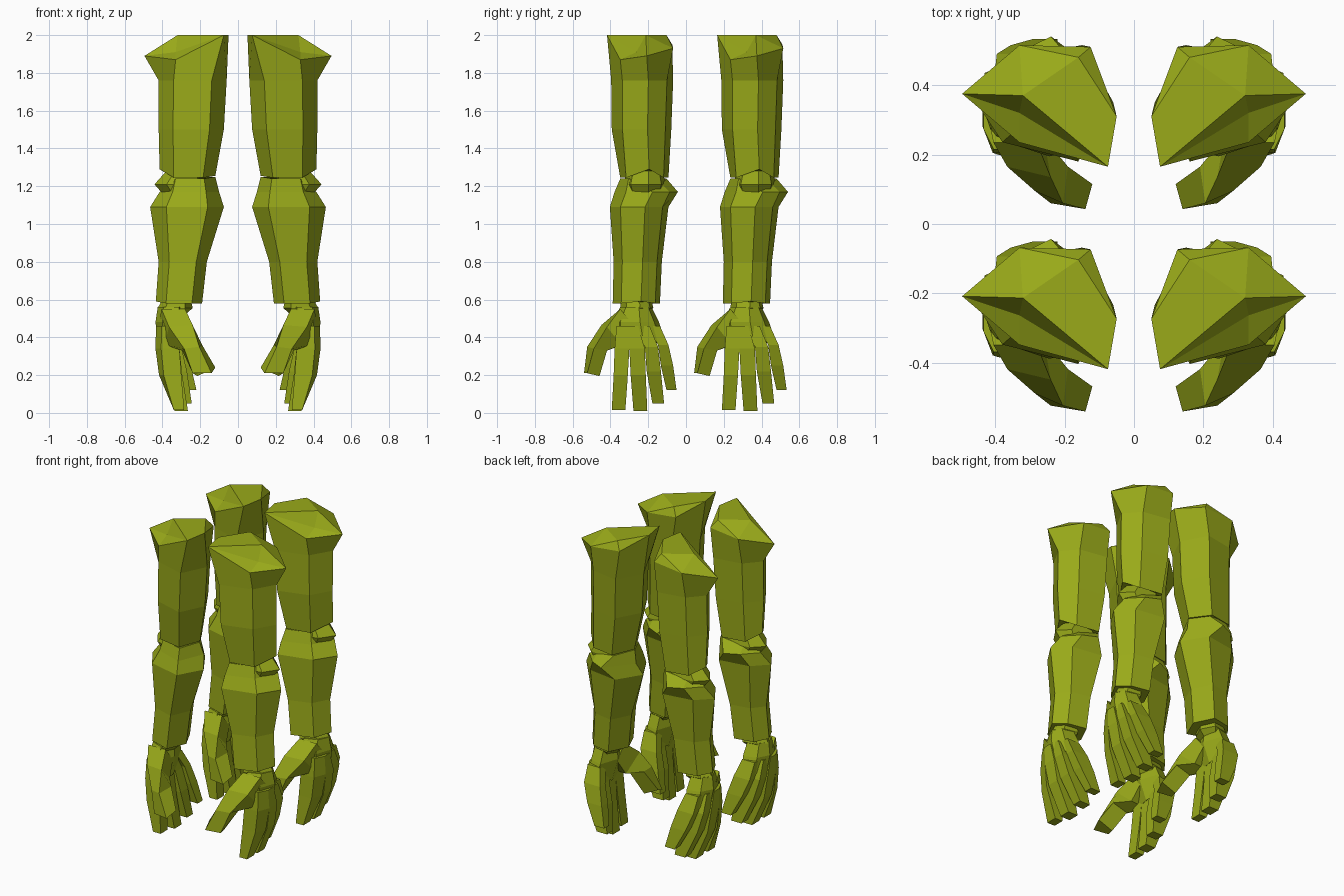
import bpy, bmesh

mat = bpy.data.materials.new("olive")
mat.diffuse_color = (0.32, 0.4, 0.01, 1)
ROW_GAP = 0.583  # distance between the rear and the front pair

# six-sided limb section: front-inner, front-outer, outer, back-outer, back-inner, inner
HEX = [(.22, 0), (.78, .18), (1, .6), (.76, .9), (.25, 1), (0, .5)]


def hexring(z, x0, x1, y0, y1, move={}):
    """Six-sided ring in a box; move shifts single corners by (dx, dy, dz)."""
    ring = []
    for i, (u, v) in enumerate(HEX):
        dx, dy, dz = move.get(i, (0, 0, 0))
        ring.append((x0 + u * (x1 - x0) + dx, y0 + v * (y1 - y0) + dy, z + dz))
    return ring


def quad(z, x0, x1, y0, y1, skew=0):
    """Finger section; skew pulls in the front outer corner."""
    return [(x0, y0, z), (x1 - skew, y0, z), (x1, y1, z), (x0, y1, z)]


def loft(name, rings, cap=None):
    """Skin rings listed from the bottom up; cap may replace the flat top."""
    bm = bmesh.new()
    vs = [[bm.verts.new(p) for p in r] for r in rings]
    n = len(rings[0])
    for a, b in zip(vs, vs[1:]):
        for i in range(n):
            j = (i + 1) % n
            bm.faces.new((a[i], a[j], b[j], b[i]))
    bm.faces.new(vs[0][::-1])
    if cap:
        cap(bm, vs[-1])
    else:
        bm.faces.new(vs[-1])
    bmesh.ops.recalc_face_normals(bm, faces=bm.faces)
    me = bpy.data.meshes.new(name)
    bm.to_mesh(me)
    bm.free()
    me.materials.append(mat)
    # rear pair and front pair, each mirrored left to right
    for row, dy in (("rear", 0), ("front", -ROW_GAP)):
        ob = bpy.data.objects.new(f"{row}_{name}", me)
        ob.location.y = dy
        bpy.context.collection.objects.link(ob)
        m = ob.modifiers.new("Mirror", 'MIRROR')
        m.use_mirror_merge = False


# upper arm with a faceted shoulder top and a shallow notch at the front
def shoulder_cap(bm, r):
    apex = bm.verts.new((.32, .37, 2.0))
    ridge = bm.verts.new((.16, .48, 2.0))
    notch = bm.verts.new((.33, .32, 1.91))
    fi, fo, o, bo, bi, i = r
    for f in ((fi, fo, notch), (fo, o, notch), (fi, notch, apex), (notch, o, apex),
              (o, bo, apex), (bo, ridge, apex), (bo, bi, ridge), (bi, i, ridge),
              (i, fi, apex), (i, apex, ridge)):
        bm.faces.new(f)


loft("upper_arm", [
    hexring(1.245, .12, .415, .235, .49, {1: (-.01, -.015, 0), 2: (0, 0, .045), 5: (0, 0, .01)}),
    hexring(1.5, .075, .42, .19, .505),
    hexring(1.76, .06, .42, .187, .515),
    [(.075, .165, 2.0), (.33, .235, 1.87), (.495, .375, 1.89),
     (.33, .515, 1.93), (.125, .51, 1.95), (.05, .31, 2.0)],
], shoulder_cap)

# elbow disc sitting in the joint
loft("elbow", [
    hexring(1.15, .17, .39, .27, .46),
    hexring(1.21, .15, .442, .25, .475),
    hexring(1.28, .17, .38, .27, .46),
])

# forearm, with the elbow point at the back
loft("forearm", [
    hexring(.58, .19, .435, .195, .445, {2: (0, 0, .01)}),
    hexring(.8, .165, .42, .2, .455),
    hexring(1.09, .075, .465, .18, .49),
    hexring(1.17, .10, .415, .205, .54, {3: (-.01, -.01, 0), 4: (.06, 0, 0)}),
    hexring(1.24, .12, .39, .235, .48, {2: (0, 0, -.06), 3: (0, 0, -.03), 5: (0, 0, .01)}),
])

# wrist
loft("wrist", [
    hexring(.51, .29, .40, .26, .37),
    hexring(.555, .24, .425, .235, .41),
    hexring(.6, .25, .40, .24, .40),
])

# palm
loft("palm", [
    hexring(.34, .30, .42, .205, .47, {3: (0, 0, .05), 4: (0, 0, .05)}),
    hexring(.48, .27, .437, .19, .44),
    hexring(.56, .28, .425, .235, .40),
])

# four curled fingers: tip, middle joint, base, knuckle as z, x0, x1, y0, y1
fingers = {
    "index_finger": [(.015, .285, .34, .19, .262), (.2, .30, .418, .20, .275, .025),
                     (.34, .31, .437, .205, .283, .03), (.46, .32, .434, .215, .275, .03)],
    "middle_finger": [(.01, .265, .335, .305, .378), (.2, .295, .415, .29, .37),
                      (.34, .31, .437, .283, .365), (.46, .32, .434, .275, .33)],
    "ring_finger": [(.05, .245, .32, .405, .467), (.22, .27, .395, .375, .45),
                    (.35, .30, .43, .365, .435), (.46, .32, .425, .33, .39)],
    "little_finger": [(.12, .22, .29, .48, .533), (.25, .25, .355, .45, .515),
                      (.36, .28, .395, .435, .49), (.46, .31, .40, .385, .445)],
}
for name, st in fingers.items():
    loft(name, [quad(*s) for s in st])

# thumb reaching forward and inward from the heel of the hand
loft("thumb", [
    [(.14, .043, .21), (.24, .06, .21), (.215, .125, .195), (.12, .115, .24)],
    [(.205, .06, .35), (.285, .095, .34), (.295, .165, .33), (.19, .165, .36)],
    [(.24, .135, .465), (.365, .165, .455), (.39, .24, .36), (.26, .25, .36)],
    [(.28, .235, .55), (.405, .235, .55), (.42, .31, .46), (.28, .31, .46)],
])
